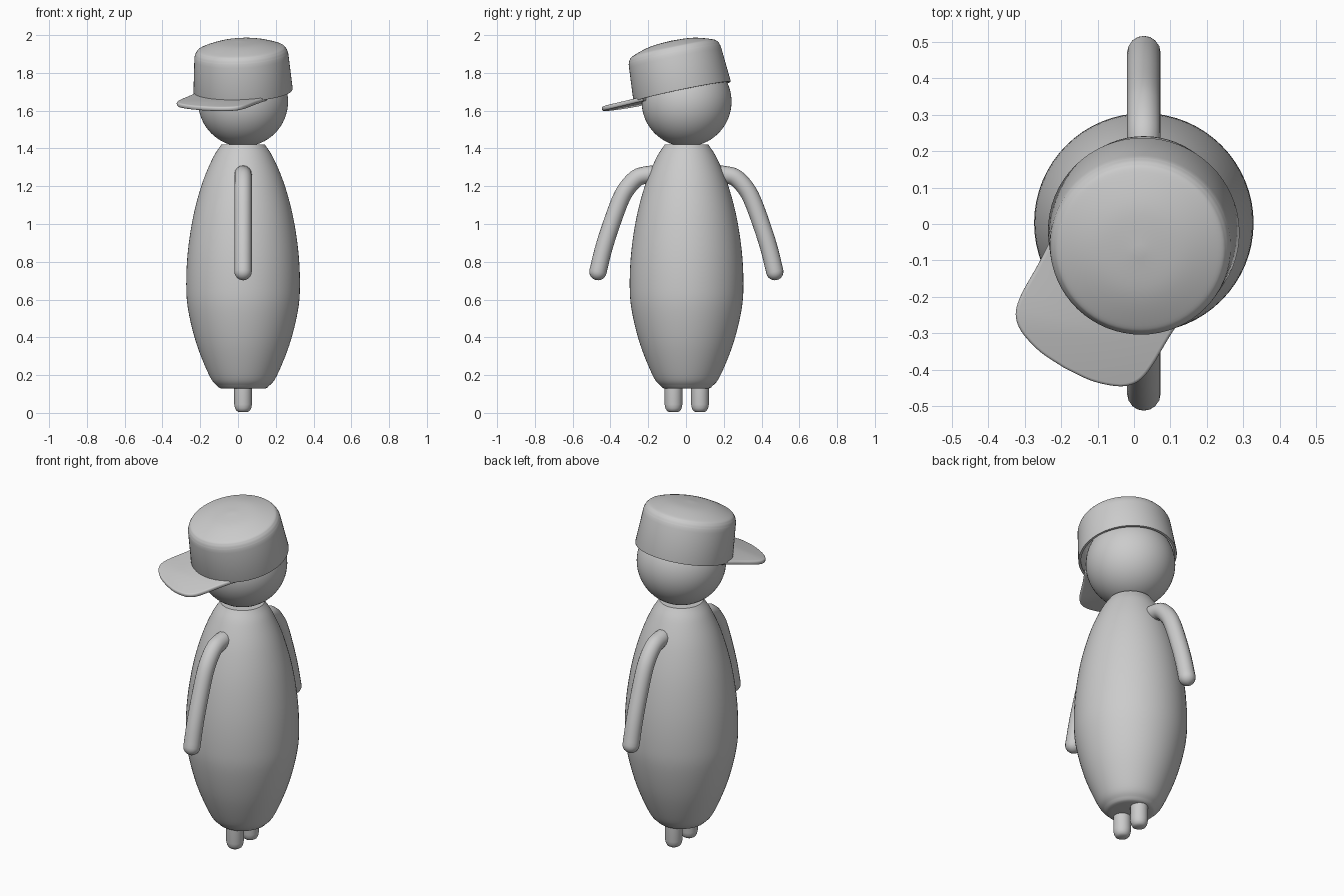
import bpy
import bmesh
from math import sin, cos, pi, radians, sqrt
from mathutils import Matrix, Vector

cube = bpy.data.objects.get("Cube")
if cube:
    bpy.data.objects.remove(cube)

grey = bpy.data.materials.new("plain_grey")
grey.use_nodes = True
grey.diffuse_color = (0.6, 0.6, 0.6, 1)
grey.node_tree.nodes["Principled BSDF"].inputs["Base Color"].default_value = (0.6, 0.6, 0.6, 1)

AXIS_X = 0.027  # vertical axis of the figure


def add_object(name, mesh, matrix=Matrix(), sharp=45):
    mesh.materials.clear()
    mesh.materials.append(grey)
    mesh.shade_smooth()
    mesh.set_sharp_from_angle(angle=radians(sharp))
    obj = bpy.data.objects.new(name, mesh)
    obj.matrix_world = matrix
    bpy.context.collection.objects.link(obj)
    return obj


def smooth_path(points, steps=6):
    """Catmull-Rom curve through the points."""
    p = [Vector(q) for q in points]
    p = [2 * p[0] - p[1]] + p + [2 * p[-1] - p[-2]]
    out = []
    for a, b, c, d in zip(p, p[1:], p[2:], p[3:]):
        for i in range(steps):
            t = i / steps
            out.append(0.5 * (2 * b + (c - a) * t + (2 * a - 5 * b + 4 * c - d) * t ** 2
                              + (3 * b - a - 3 * c + d) * t ** 3))
    return out + [p[-2]]


def lathe(name, profile, matrix, segments=64):
    """Spin (radius, height) points about the local z axis."""
    bm = bmesh.new()
    verts = [bm.verts.new((max(r, 0), 0, z)) for r, z in profile]
    edges = [bm.edges.new(pair) for pair in zip(verts, verts[1:])]
    bmesh.ops.spin(bm, geom=verts + edges, axis=(0, 0, 1), cent=(0, 0, 0),
                   angle=2 * pi, steps=segments, use_duplicate=False)
    bmesh.ops.remove_doubles(bm, verts=bm.verts, dist=0.0005)
    bmesh.ops.recalc_face_normals(bm, faces=bm.faces)
    mesh = bpy.data.meshes.new(name)
    bm.to_mesh(mesh)
    bm.free()
    return add_object(name, mesh, matrix)


def tube(name, path, radius):
    """Round tube with domed ends."""
    first, last = (path[0] - path[1]).normalized(), (path[-1] - path[-2]).normalized()
    caps = [radius * sin(i * pi / 12) for i in range(1, 7)]
    rows = [(path[0] + first * h, sqrt(max(radius ** 2 - h * h, 0))) for h in reversed(caps)]
    rows += [(q, radius) for q in path]
    rows += [(path[-1] + last * h, sqrt(max(radius ** 2 - h * h, 0))) for h in caps]
    curve = bpy.data.curves.new(name, "CURVE")
    curve.dimensions = "3D"
    curve.bevel_depth = 1
    curve.bevel_resolution = 6
    spline = curve.splines.new("POLY")
    spline.points.add(len(rows) - 1)
    for point, (co, r) in zip(spline.points, rows):
        point.co = (*co, 1)
        point.radius = r
    helper = bpy.data.objects.new(name + "_path", curve)
    mesh = bpy.data.meshes.new_from_object(helper)
    bpy.data.objects.remove(helper)
    mesh.name = name
    return add_object(name, mesh, sharp=80)


# Body
body = smooth_path([(0.13, 0.135), (0.175, 0.19), (0.245, 0.36), (0.29, 0.54), (0.301, 0.68),
                    (0.292, 0.86), (0.262, 1.05), (0.215, 1.22), (0.16, 1.35), (0.116, 1.42)])
bottom = [(0, 0.128), (0.1, 0.128), (0.12, 0.13)]
lathe("body", bottom + [tuple(q) for q in body] + [(0, 1.42)],
      Matrix.Translation((AXIS_X, 0.003, 0)))

# Head
ball = [(0.238 * sin(i * pi / 32), -0.238 * cos(i * pi / 32)) for i in range(33)]
lathe("head", ball, Matrix.Translation((AXIS_X, 0.003, 1.648)))

# Legs and arms, one of each on either side
leg = [(0, 0.004), (0.025, 0.005), (0.036, 0.012), (0.043, 0.025), (0.047, 0.045), (0.047, 0.17), (0, 0.17)]
arm = [(0.16, 1.265), (0.21, 1.26), (0.26, 1.245), (0.31, 1.195), (0.35, 1.125), (0.40, 0.99),
       (0.438, 0.87), (0.468, 0.748)]
for side, name in ((-1, "front"), (1, "back")):
    lathe(name + "_leg", leg, Matrix.Translation((AXIS_X, 0.004 + side * 0.07, 0)), 32)
    tube(name + "_arm", smooth_path([(AXIS_X, 0.002 + side * y, z) for y, z in arm]), 0.046)

# Cap, leaning forward with the peak turned to one side
lean = (Matrix.Translation((AXIS_X, -0.02, 1.70)) @ Matrix.Rotation(radians(-2.8), 4, "Y")
        @ Matrix.Rotation(radians(11.7), 4, "X"))
outer = [(0.261, 0.0), (0.263, 0.006), (0.25, 0.18)]
top = [tuple(q) for q in smooth_path([(0.248, 0.2), (0.238, 0.222), (0.215, 0.239), (0.12, 0.267), (0, 0.277)])]
inner = [(0, 0.25), (0.2, 0.22), (0.236, 0.18), (0.249, 0.0)]
lathe("cap_crown", inner + outer + top, lean)

# Cap peak: outlined plate with rounded rim
half = smooth_path([(0.212, 0.12), (0.206, 0.22), (0.205, 0.31), (0.198, 0.36), (0.18, 0.392),
                    (0.145, 0.416), (0.08, 0.436), (0, 0.442)], 4)
outline = [(q.x, -q.y) for q in half] + [(-q.x, -q.y) for q in reversed(half[:-1])]
bm = bmesh.new()
plate = bm.faces.new([bm.verts.new((x, y, -0.012)) for x, y in outline])
grown = bmesh.ops.extrude_face_region(bm, geom=[plate])["geom"]
bmesh.ops.translate(bm, verts=[g for g in grown if isinstance(g, bmesh.types.BMVert)], vec=(0, 0, 0.024))
bmesh.ops.recalc_face_normals(bm, faces=bm.faces)
rim = [e for e in bm.edges if abs(e.verts[0].co.z - e.verts[1].co.z) < 0.001]
bmesh.ops.bevel(bm, geom=rim, offset=0.009, segments=3, profile=0.5, affect="EDGES")
mesh = bpy.data.meshes.new("cap_peak")
bm.to_mesh(mesh)
bm.free()
add_object("cap_peak", mesh, lean @ Matrix.Rotation(radians(-30), 4, "Z"))
